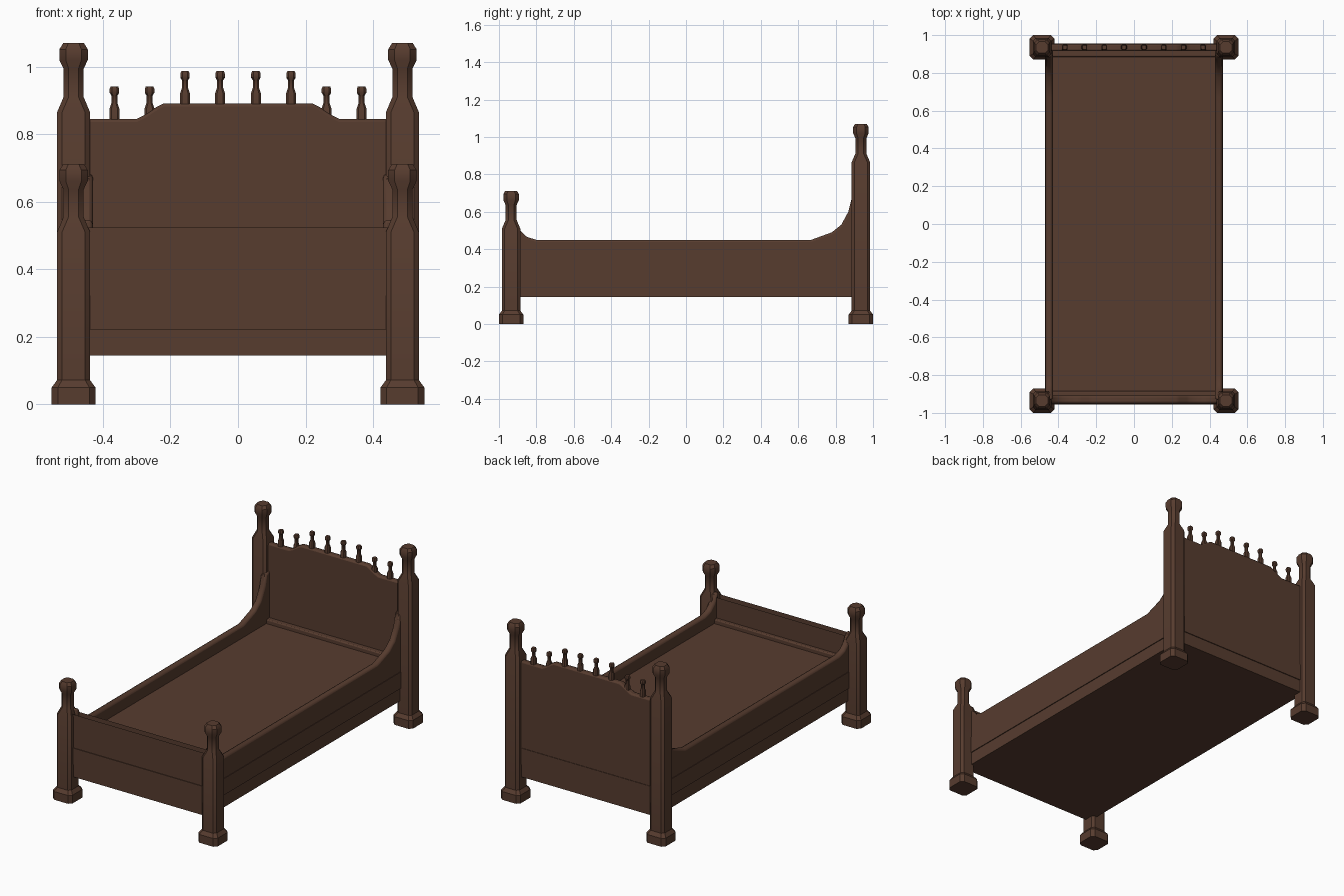
import bpy, bmesh, math
from mathutils import Vector

if "Cube" in bpy.data.objects:
    bpy.data.objects.remove(bpy.data.objects["Cube"])

wood = bpy.data.materials.new("dark brown wood")
wood.diffuse_color = (0.095, 0.045, 0.028, 1)
wood.use_nodes = True
wood.node_tree.nodes["Principled BSDF"].inputs["Base Color"].default_value = wood.diffuse_color


def finish(name, bm, bevel=0.0):
    bmesh.ops.recalc_face_normals(bm, faces=bm.faces)
    me = bpy.data.meshes.new(name)
    bm.to_mesh(me)
    bm.free()
    me.materials.append(wood)
    ob = bpy.data.objects.new(name, me)
    bpy.context.collection.objects.link(ob)
    if bevel:
        m = ob.modifiers.new("bevel", 'BEVEL')
        m.width, m.segments = bevel, 2
        m.limit_method, m.angle_limit = 'ANGLE', math.radians(60)
    bpy.ops.object.select_all(action='DESELECT')
    bpy.context.view_layer.objects.active = ob
    ob.select_set(True)
    bpy.ops.object.shade_smooth_by_angle(angle=math.radians(35))
    return ob


def box(name, x0, x1, y0, y1, z0, z1, bevel=0.0):
    bm = bmesh.new()
    bmesh.ops.create_cube(bm, size=1)
    for v in bm.verts:
        v.co = Vector(((x0 + x1) / 2 + v.co.x * (x1 - x0),
                       (y0 + y1) / 2 + v.co.y * (y1 - y0),
                       (z0 + z1) / 2 + v.co.z * (z1 - z0)))
    return finish(name, bm, bevel)


def turned(name, x, y, profile):
    """Stack of eight-sided rings: (half width, flat half width ratio, height)."""
    bm = bmesh.new()
    rings = []
    for w, k, z in profile:
        c = w * k
        pts = [(w, -c), (w, c), (c, w), (-c, w), (-w, c), (-w, -c), (-c, -w), (c, -w)]
        rings.append([bm.verts.new((x + a, y + b, z)) for a, b in pts])
    for r, s in zip(rings, rings[1:]):
        for i in range(8):
            j = (i + 1) % 8
            bm.faces.new((r[i], r[j], s[j], s[i]))
    bm.faces.new(rings[0])
    bm.faces.new(rings[-1])
    return finish(name, bm)


def board(name, outline, axis, lo, hi, bevel):
    """Outline (u, z) extruded along x or y from lo to hi."""
    def put(u, z, d):
        return (d, u, z) if axis == 'x' else (u, d, z)
    bm = bmesh.new()
    a = [bm.verts.new(put(u, z, lo)) for u, z in outline]
    b = [bm.verts.new(put(u, z, hi)) for u, z in outline]
    bm.faces.new(a)
    bm.faces.new(b)
    for i in range(len(a)):
        j = (i + 1) % len(a)
        bm.faces.new((a[i], a[j], b[j], b[i]))
    return finish(name, bm, bevel)


def mirrored(half):
    return half + [(-u, z) for u, z in reversed(half)]


# Corner posts: square foot, chamfered shaft, thin neck and knob
def post(name, x, y, shoulder, top):
    turned(name, x, y, [
        (0.065, 0.72, 0), (0.065, 0.72, 0.05), (0.049, 0.7, 0.072),
        (0.049, 0.7, shoulder), (0.03, 0.5, shoulder + 0.045),
        (0.03, 0.5, top - 0.075), (0.042, 0.55, top - 0.05),
        (0.042, 0.55, top - 0.018), (0.031, 0.5, top)])


for s, side in ((-1, "left"), (1, "right")):
    post("foot_post_" + side, s * 0.487, -0.935, 0.51, 0.712)
    post("head_post_" + side, s * 0.487, 0.935, 0.865, 1.07)

# Frame: stacked planks, middle one slightly proud
box("lower_frame", -0.466, 0.466, -0.951, 0.951, 0.145, 0.225)
box("middle_frame", -0.471, 0.471, -0.956, 0.956, 0.222, 0.322)

# Sleeping surface with ledges at head and foot
box("mattress_base", -0.44, 0.44, -0.925, 0.925, 0.3, 0.375)
box("head_ledge", -0.44, 0.44, 0.885, 0.93, 0.3, 0.4, 0.006)
box("foot_ledge", -0.44, 0.44, -0.93, -0.885, 0.3, 0.4, 0.006)

# Side rails sweeping up to the posts
rail = [(-0.93, 0.3), (0.93, 0.3), (0.93, 0.69), (0.885, 0.67), (0.868, 0.6),
        (0.83, 0.53), (0.78, 0.49), (0.67, 0.45), (-0.8, 0.45), (-0.85, 0.465),
        (-0.887, 0.5), (-0.905, 0.54), (-0.93, 0.55)]
board("left_rail", rail, 'x', -0.468, -0.43, 0.011)
board("right_rail", rail, 'x', 0.43, 0.468, 0.011)

# Footboard and headboard
board("footboard", mirrored([(0.48, 0.3), (0.48, 0.56), (0.458, 0.53), (0.445, 0.498),
                             (0.422, 0.468), (0.375, 0.446), (0.3, 0.446), (0.28, 0.456),
                             (0.24, 0.482), (0.222, 0.491)]), 'y', -0.952, -0.908, 0.012)
board("headboard", mirrored([(0.47, 0.3), (0.47, 0.846), (0.3, 0.846), (0.28, 0.856),
                             (0.24, 0.882), (0.222, 0.891)]), 'y', 0.915, 0.953, 0.009)

# Small finials along the headboard
for s in (-1, 1):
    for i, (x, z) in enumerate([(0.053, 0.89), (0.157, 0.89), (0.262, 0.845), (0.366, 0.845)]):
        turned("finial_%s_%d" % ("left" if s < 0 else "right", i), s * x, 0.935, [
            (0.015, 0.6, z - 0.02), (0.015, 0.6, z + 0.03), (0.009, 0.5, z + 0.048),
            (0.009, 0.5, z + 0.07), (0.014, 0.55, z + 0.078),
            (0.014, 0.55, z + 0.09), (0.011, 0.5, z + 0.097)])
